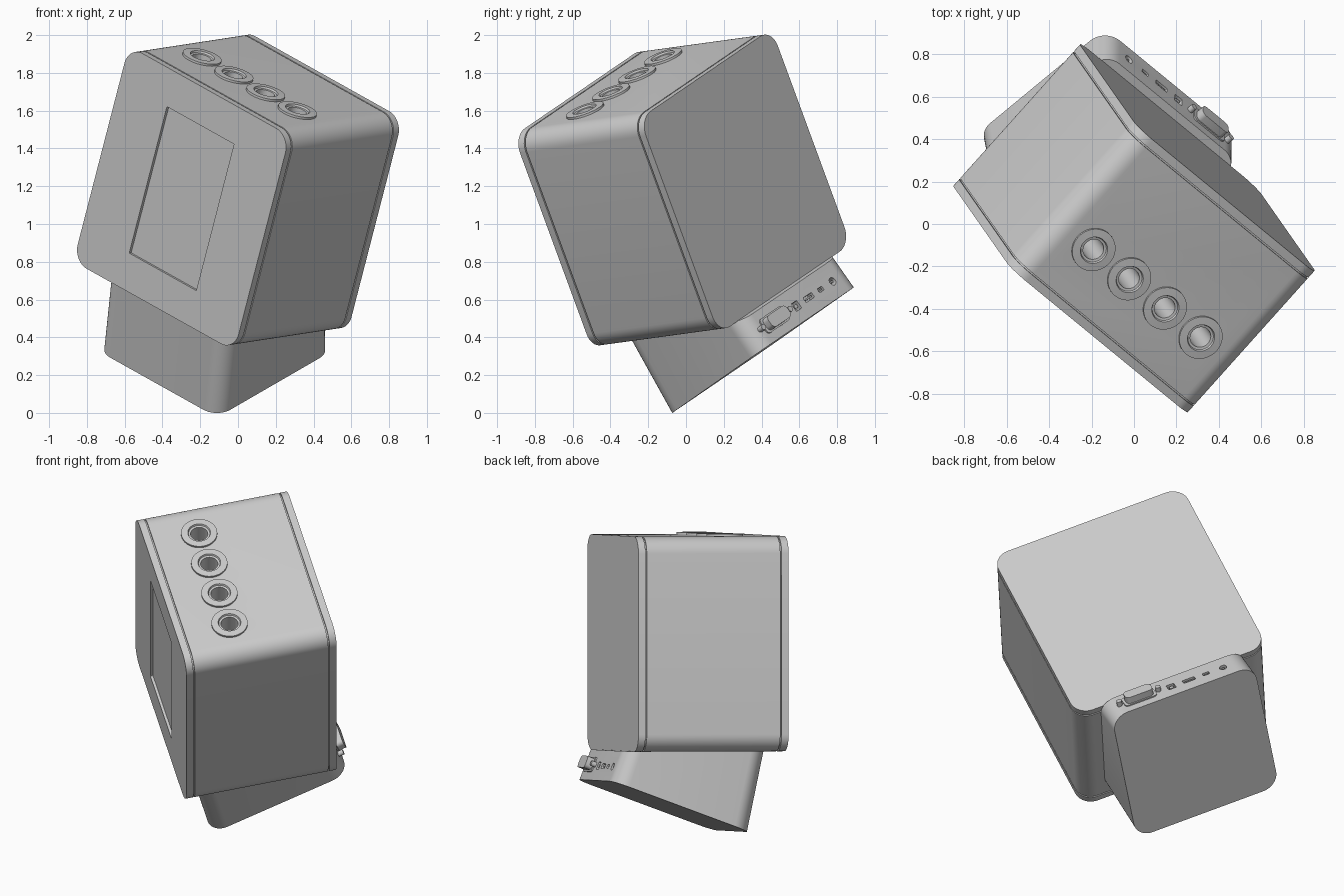
import bpy, bmesh, math
from mathutils import Matrix, Vector

cube = bpy.data.objects.get("Cube")
if cube:
    bpy.data.objects.remove(cube)

grey = bpy.data.materials.new("mid_grey")
grey.use_nodes = True
grey.diffuse_color = (0.6, 0.6, 0.6, 1)
grey.node_tree.nodes["Principled BSDF"].inputs["Base Color"].default_value = (0.6, 0.6, 0.6, 1)


def frame(x, y, z, origin):
    m = Matrix((x, y, z)).transposed().to_4x4()
    m.translation = origin
    return m


# Tilted pose of the whole device: side, depth and height axes
side = Vector((0.71, -0.582, -0.397)).normalized()
up = Vector((0.237, -0.337, 0.911))
up = (up - side * up.dot(side)).normalized()
depth = up.cross(side)
POSE = frame(side, depth, up, Vector((0, -0.02, 1.18)))

HALF_W, HALF_D, HALF_H, CORNER = 0.6, 0.45, 0.625, 0.1
PLATE, SEAM = 0.042, 0.008


def rounded(hx, hy, r, n=10):
    """Outline of a rounded rectangle."""
    pts = []
    for k, (sx, sy) in enumerate(((1, 1), (-1, 1), (-1, -1), (1, -1))):
        for i in range(n + 1):
            a = math.pi / 2 * (k + i / n)
            pts.append((sx * (hx - r) + r * math.cos(a), sy * (hy - r) + r * math.sin(a)))
    return pts


def circle(r, n=48):
    return [(r * math.cos(2 * math.pi * i / n), r * math.sin(2 * math.pi * i / n)) for i in range(n)]


def loft(name, rings, matrix=POSE):
    """Closed skin through matching rings of points."""
    bm = bmesh.new()
    loops = [[bm.verts.new(p) for p in ring] for ring in rings]
    n = len(loops[0])
    for a, b in zip(loops, loops[1:]):
        for i in range(n):
            j = (i + 1) % n
            bm.faces.new((a[i], a[j], b[j], b[i]))
    bm.faces.new(loops[0])
    bm.faces.new(loops[-1])
    bmesh.ops.recalc_face_normals(bm, faces=bm.faces)
    mesh = bpy.data.meshes.new(name)
    bm.to_mesh(mesh)
    bm.free()
    mesh.materials.append(grey)
    obj = bpy.data.objects.new(name, mesh)
    bpy.context.collection.objects.link(obj)
    obj.matrix_world = matrix
    return obj


def slab(name, outline, y0, y1):
    """Outline in width and height, pushed through the depth."""
    return loft(name, [[(x, y, z) for x, z in outline] for y in (y0, y1)])


def stack(name, steps, matrix):
    """Outlines stacked along the local z axis."""
    return loft(name, [[(x, y, z) for x, y in outline] for outline, z in steps], matrix)


def cut(target, cutter):
    cutter.hide_render = True
    mod = target.modifiers.new("cut", "BOOLEAN")
    mod.operation = "DIFFERENCE"
    mod.solver = "EXACT"
    mod.object = cutter
    bpy.context.view_layer.objects.active = target
    bpy.ops.object.modifier_apply(modifier=mod.name)
    bpy.data.objects.remove(cutter)


# Housing: front panel, shell and back panel with narrow seams between
outline = rounded(HALF_W, HALF_H, CORNER)
inner = rounded(HALF_W - 0.01, HALF_H - 0.01, CORNER - 0.01)
inside = HALF_D - PLATE
shell = slab("housing_shell", outline, -inside + SEAM, inside - SEAM)
front = slab("front_panel", outline, -HALF_D, -inside)
slab("back_panel", outline, inside, HALF_D)
slab("front_seam", inner, -inside - 0.005, -inside + SEAM + 0.005)
slab("back_seam", inner, inside - SEAM - 0.005, inside + 0.005)

# Recessed screen
cut(front, slab("screen_cutter", rounded(0.25, 0.425, 0.002, 1), -HALF_D - 0.1, -HALF_D + 0.016))

# Row of four ringed sockets on top
for i in range(4):
    place = POSE @ Matrix.Translation(((i - 1.5) * 0.237, -0.13, HALF_H))
    cut(shell, stack("bore_cutter", [(circle(0.07), -0.27), (circle(0.07), 0.1)], place))
    profile = [(0.07, -0.26), (0.105, -0.002), (0.105, 0.012), (0.066, 0.014),
               (0.062, 0.004), (0.05, 0.002), (0.05, -0.25)]
    stack(f"socket_ring_{i + 1}", [(circle(r), z) for r, z in profile], place)

# Foot: sloping rounded base that leans forward into the housing
SLOPE, LENGTH, FOOT_W = math.radians(20), 0.87, 0.45
low_front = Vector((0, -0.26, -1.095))
along = Vector((0, math.cos(SLOPE), math.sin(SLOPE)))
foot_shape = rounded(FOOT_W, LENGTH / 2, CORNER)
bottom, top = [], []
for x, s in foot_shape:
    t = s / LENGTH + 0.5
    bottom.append(Vector((x, 0, 0)) + low_front + along * (LENGTH * t))
    top.append(Vector((x, -0.36 + 0.85 * t, -HALF_H + 0.002)))
foot = loft("foot", [bottom, top])

# Connector wall frame: x across, y up the wall, z outward
low_back = low_front + along * LENGTH
lean = math.atan2(low_back.y - 0.49, -HALF_H - low_back.z)
wall_up = Vector((0, -math.sin(lean), math.cos(lean)))
across = Vector((-1, 0, 0))
WALL = POSE @ frame(across, wall_up, across.cross(wall_up), low_back)


def port(name, x, y, shape, z0, z1):
    return stack(name, [(shape, z0), (shape, z1)], WALL @ Matrix.Translation((x, y, 0)))


# Wide video plug with two screw posts
port("video_flange", -0.24, 0.095, rounded(0.1, 0.045, 0.02, 4), -0.01, 0.008)
port("video_plug", -0.24, 0.095, rounded(0.085, 0.036, 0.025, 5), -0.01, 0.05)
for n, x in (("outer", -0.363), ("inner", -0.118)):
    port(f"{n}_screw_post", x, 0.095, circle(0.016, 20), -0.01, 0.03)

# Recessed ports, each with a tongue or pin inside
ports = [
    ("square_port", -0.04, rounded(0.024, 0.024, 0.004, 2), rounded(0.012, 0.01, 0.001, 1)),
    ("flat_port", 0.072, rounded(0.038, 0.015, 0.004, 2), rounded(0.028, 0.004, 0.001, 1)),
    ("small_port", 0.18, rounded(0.02, 0.012, 0.004, 2), rounded(0.013, 0.003, 0.001, 1)),
    ("round_jack", 0.288, circle(0.022, 24), circle(0.007, 24)),
]
for name, x, hole, core in ports:
    cut(foot, port("port_cutter", x, 0.09, hole, -0.04, 0.05))
    port(name + "_core", x, 0.09, core, -0.045, -0.005)

# Smooth rounded corners, crisp edges
for obj in bpy.context.scene.objects:
    if obj.type == "MESH":
        obj.select_set(True)
        bpy.context.view_layer.objects.active = obj
bpy.ops.object.shade_smooth_by_angle(angle=math.radians(30))
